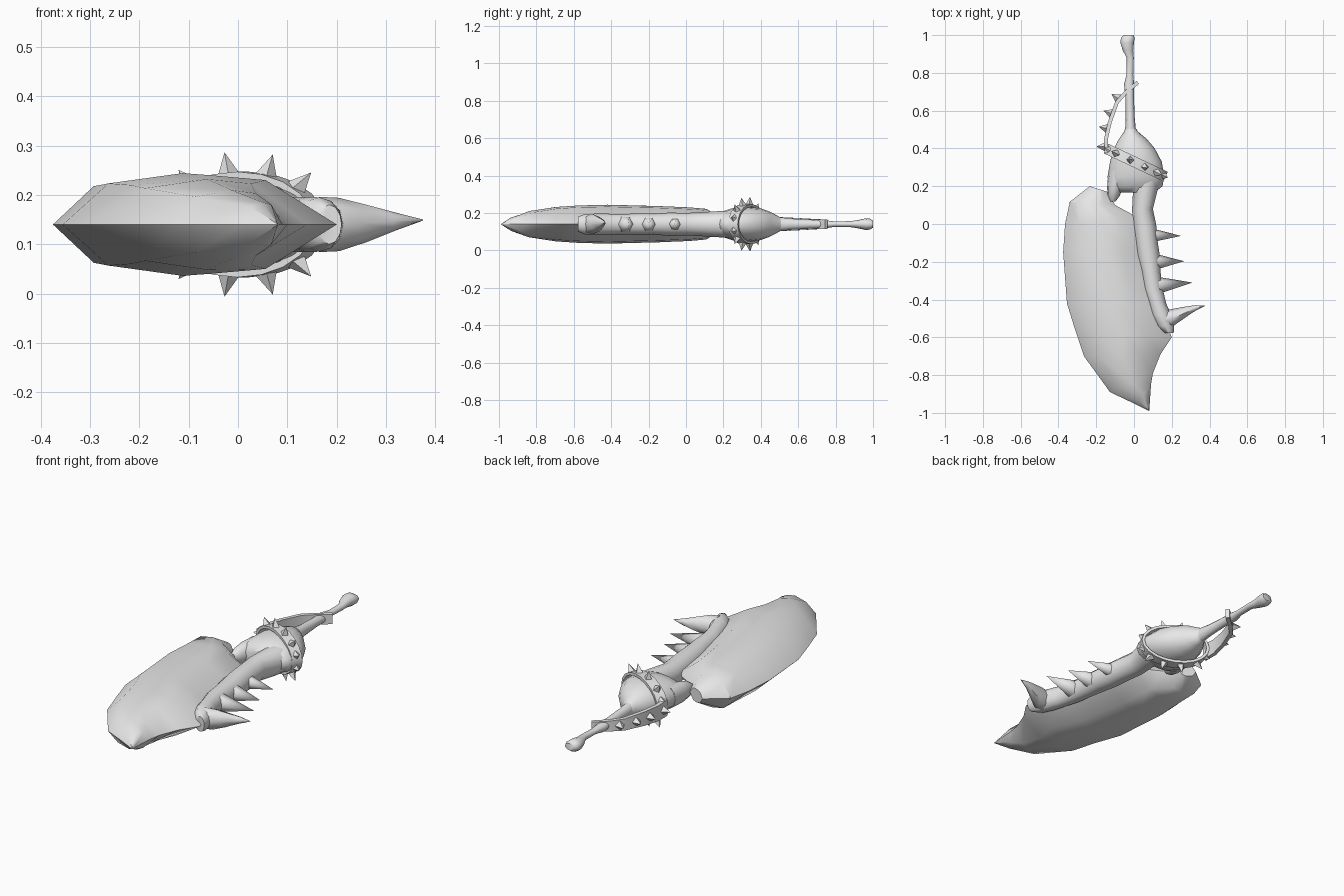
import bpy, bmesh, math
from mathutils import Vector

if "Cube" in bpy.data.objects:
    bpy.data.objects.remove(bpy.data.objects["Cube"])

ZC = 0.14  # height of the symmetry plane
bone = bpy.data.materials.new("pale_grey")
bone.diffuse_color = (0.8, 0.8, 0.8, 1)
bone.use_nodes = True
bone.node_tree.nodes["Principled BSDF"].inputs["Base Color"].default_value = bone.diffuse_color


def finish(name, bm, angle=35):
    bmesh.ops.remove_doubles(bm, verts=bm.verts, dist=0.0005)
    bmesh.ops.recalc_face_normals(bm, faces=bm.faces)
    me = bpy.data.meshes.new(name)
    bm.to_mesh(me)
    bm.free()
    me.materials.append(bone)
    ob = bpy.data.objects.new(name, me)
    bpy.context.collection.objects.link(ob)
    me.shade_smooth()
    me.set_sharp_from_angle(angle=math.radians(angle))
    return ob


def loft(name, rings, closed=False, angle=35):
    """Skin a list of equal-length point rings."""
    bm = bmesh.new()
    vs = [[bm.verts.new(p) for p in r] for r in rings]
    n = len(vs[0])
    pairs = list(zip(vs, vs[1:])) + ([(vs[-1], vs[0])] if closed else [])
    for a, b in pairs:
        for i in range(n):
            j = (i + 1) % n
            bm.faces.new((a[i], a[j], b[j], b[i]))
    if not closed:
        bm.faces.new(vs[0])
        bm.faces.new(vs[-1])
    return finish(name, bm, angle)


def tube(name, stations, sides=12):
    """Stations are (x, y, half width, half height), cut across y."""
    return loft(name, [[(x + rx * math.cos(2 * math.pi * i / sides), y,
                         ZC + rz * math.sin(2 * math.pi * i / sides))
                        for i in range(sides)] for x, y, rx, rz in stations], angle=50)


def spike(name, base, tip, r, sides=4, flat=1.0):
    """Pointed cone from base to tip, flat scales its height in z."""
    base, tip = Vector(base), Vector(tip)
    d = (tip - base).normalized()
    ref = Vector((0, 0, 1)) if abs(d.z) < 0.9 else Vector((0, 1, 0))
    s = d.cross(ref).normalized()
    t = s.cross(d)
    bm = bmesh.new()
    ring = [bm.verts.new(base + s * r * math.cos(2 * math.pi * i / sides)
                         + t * r * flat * math.sin(2 * math.pi * i / sides))
            for i in range(sides)]
    top = bm.verts.new(tip)
    bm.faces.new(ring)
    for i in range(sides):
        bm.faces.new((ring[i], ring[(i + 1) % sides], top))
    return finish(name, bm, 30 if sides == 4 else 62)


# Heavy blade: outer edge point, inner edge point, half thickness
blade = [((-.235, .20), (-.14, .17), .035), ((-.34, .117), (-.10, .10), .082),
         ((-.365, 0), (.03, .03), .09), ((-.375, -.15), (.06, -.15), .097),
         ((-.355, -.42), (.13, -.42), .104), ((-.315, -.55), (.20, -.60), .10),
         ((-.265, -.70), (.14, -.69), .092), ((-.127, -.89), (.10, -.79), .07),
         ((.01, -.955), (.09, -.85), .045), ((.08, -.99), (.081, -.988), .001)]
section = [(0, 0), (.19, .8), (.5, 1), (.72, .9), (1, 0), (.72, -.9), (.5, -1), (.19, -.8)]
loft("blade", [[(l[0] + (r[0] - l[0]) * t, l[1] + (r[1] - l[1]) * t, ZC + h * k)
                for t, k in section] for l, r, h in blade], angle=40)

# Jaw-like spine along the inner edge
tube("spine", [(.06, .25, .085, .07), (.06, .18, .065, .07), (.045, .08, .055, .064),
               (.055, 0, .062, .06), (.065, -.09, .06, .062), (.075, -.17, .062, .056),
               (.088, -.25, .052, .058), (.098, -.34, .054, .054), (.122, -.42, .048, .056),
               (.142, -.48, .056, .056), (.165, -.54, .048, .055), (.185, -.578, .025, .04)])

# Skull-like socket and its short prong
tube("socket", [(-.02, .52, .022, .025), (-.016, .49, .036, .045), (-.006, .45, .074, .066),
                (.002, .40, .108, .085), (.01, .33, .137, .092), (.01, .25, .15, .086),
                (.008, .20, .143, .07), (.01, .168, .10, .045)], 16)
tube("socket_prong", [(-.085, .28, .05, .06), (-.10, .20, .042, .055),
                      (-.108, .15, .033, .042), (-.113, .118, .014, .02)])

# Long bone handle with knobbed end
tube("handle", [(-.018, .48, .03, .04), (-.02, .56, .024, .03), (-.022, .66, .022, .024),
                (-.026, .74, .027, .022), (-.022, .79, .018, .015), (-.02, .88, .019, .016),
                (-.032, .92, .028, .022), (-.036, .96, .036, .031),
                (-.033, .985, .036, .029), (-.028, 1.0, .026, .018)])

# Teeth along the spine
for base, tip, r in [((.10, -.06), (.25, -.063), .035), ((.115, -.20), (.265, -.197), .042),
                     ((.125, -.325), (.31, -.31), .046)]:
    spike("tooth", (*base, ZC), (*tip, ZC), r, 6)
# Large curved end tooth
loft("end_tooth", [[(x + r * .75 * math.cos(a) * .45, y + r * math.cos(a), z + r * math.sin(a))
                    for a in [math.pi * i / 4 for i in range(8)]]
                   for x, y, z, r in [(.165, -.51, ZC, .056), (.205, -.50, ZC, .054),
                                      (.26, -.475, ZC + .002, .038),
                                      (.32, -.448, ZC + .006, .018),
                                      (.375, -.433, ZC + .009, .001)]], angle=50)

# Studded collar, an oval band tilted around the socket
C = Vector((.01, .325, ZC))
U, V, W = Vector((.905, -.426, 0)), Vector((0, 0, 1)), Vector((.426, .905, 0))


def oval(a, grow, shift=0):
    return C + U * (.16 + grow) * math.cos(a) + V * (.093 + grow) * math.sin(a) + W * shift


loft("collar", [[oval(2 * math.pi * i / 20, g, s) for g, s in
                 [(0, -.028), (.014, -.028), (.014, .028), (0, .028)]]
                for i in range(20)], closed=True)
for deg in (18, 45, 72, 101, 132, 160):
    for sign in (1, -1):
        a = math.radians(deg * sign)
        h = .05 if 30 < deg < 140 else .03
        spike("collar_stud", oval(a, .008), oval(a, .006 + h), .023)

# Hanging strap from the collar to the handle
path = [(-.145, .375, .042), (-.148, .45, .04), (-.128, .54, .036),
        (-.09, .645, .03), (-.045, .695, .027), (.02, .75, .025)]
rings, outward = [], []
for i, (x, y, h) in enumerate(path):
    a, b = path[max(i - 1, 0)], path[min(i + 1, len(path) - 1)]
    n = Vector((a[1] - b[1], b[0] - a[0], 0)).normalized()
    p = Vector((x, y, ZC))
    outward.append(n)
    rings.append([p + n * s * .01 + V * t * h for s, t in [(1, 1), (-1, 1), (-1, -1), (1, -1)]])
loft("strap", rings)
for i, f in [(0, .45), (1, .6), (2, .4), (3, .3)]:
    p = Vector((*path[i][:2], ZC)).lerp(Vector((*path[i + 1][:2], ZC)), f)
    n = outward[i].lerp(outward[i + 1], f).normalized()
    spike("strap_stud", p + n * .008, p + n * .052, .024)
